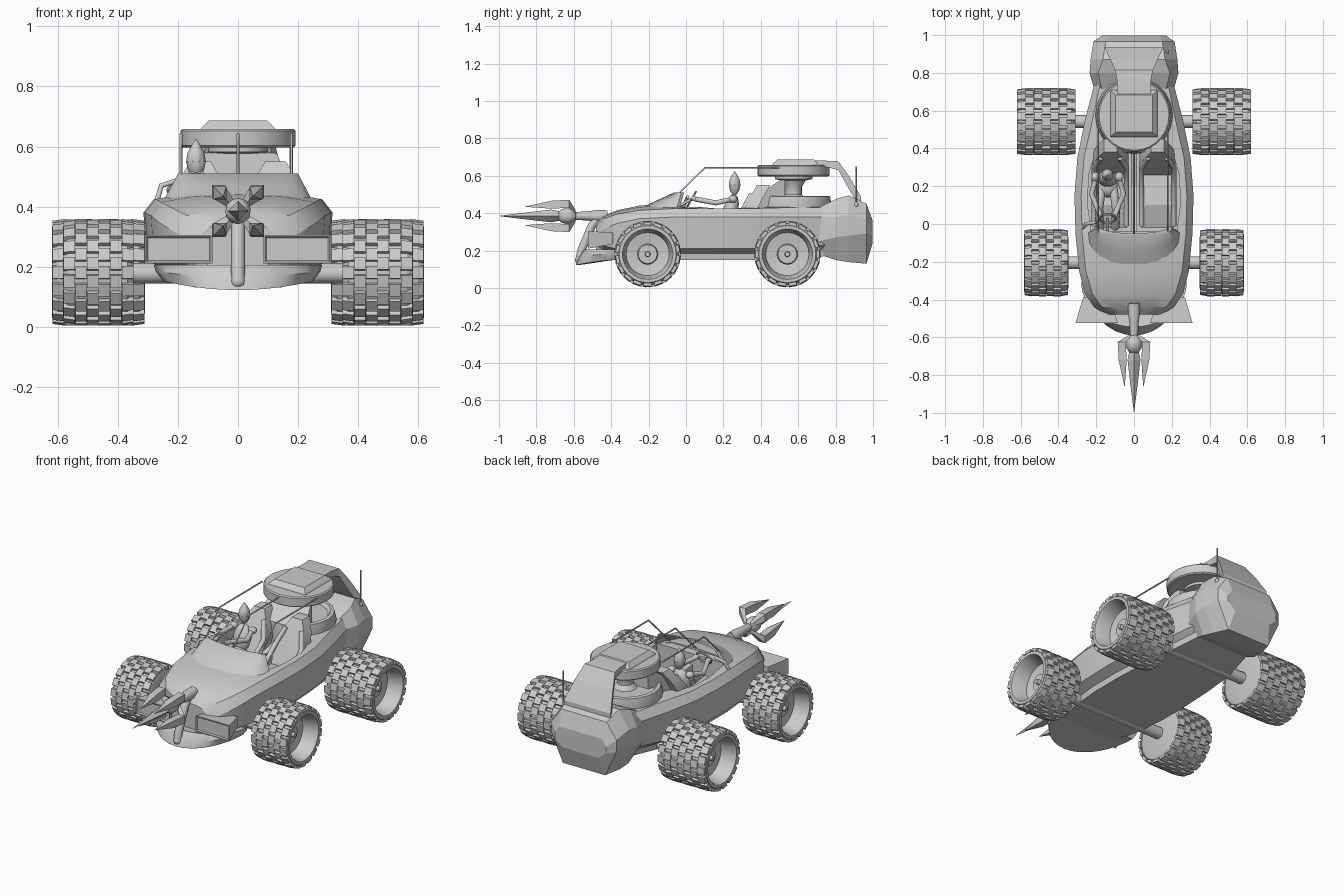
import bpy, bmesh
from math import sin, cos, pi, radians
from mathutils import Vector, Matrix

if "Cube" in bpy.data.objects:
    bpy.data.objects.remove(bpy.data.objects["Cube"])


def finish(bm, name, smooth=None):
    bmesh.ops.remove_doubles(bm, verts=bm.verts, dist=1e-5)
    bmesh.ops.recalc_face_normals(bm, faces=bm.faces)
    me = bpy.data.meshes.new(name)
    bm.to_mesh(me)
    bm.free()
    ob = bpy.data.objects.new(name, me)
    bpy.context.collection.objects.link(ob)
    if smooth:
        bpy.ops.object.select_all(action='DESELECT')
        ob.select_set(True)
        bpy.context.view_layer.objects.active = ob
        bpy.ops.object.shade_smooth_by_angle(angle=radians(smooth))
    return ob


def skin(bm, rings, caps=True):
    vs = [[bm.verts.new(p) for p in r] for r in rings]
    n = len(vs[0])
    for a, b in zip(vs, vs[1:]):
        for i in range(n):
            bm.faces.new((a[i], a[(i + 1) % n], b[(i + 1) % n], b[i]))
    if caps:
        bm.faces.new(vs[0])
        bm.faces.new(vs[-1])


def loft(name, rings, smooth=None):
    bm = bmesh.new()
    skin(bm, rings)
    return finish(bm, name, smooth)


def lathe_rings(profile, n, axis='z', c=(0, 0, 0)):
    """profile is (radius, height along axis)"""
    out = []
    for r, h in profile:
        r = max(r, 0.0005)
        ring = []
        for i in range(n):
            u, v = r * cos(2 * pi * i / n), r * sin(2 * pi * i / n)
            p = {'x': (h, u, v), 'y': (u, h, v), 'z': (u, v, h)}[axis]
            ring.append(Vector(p) + Vector(c))
        out.append(ring)
    return out


def lathe(name, profile, n, axis='z', c=(0, 0, 0), smooth=35):
    return loft(name, lathe_rings(profile, n, axis, c), smooth)


def mirrored(half, y):
    """full section at y from half outline of (x, z)"""
    pts = [(x, y, z) for x, z in half]
    return pts + [(-x, y, z) for x, z in reversed(half) if x > 0]


def rect(x0, x1, y, z0, z1):
    return [(x0, y, z0), (x1, y, z0), (x1, y, z1), (x0, y, z1)]


def tube(name, pts, r, res=3):
    cu = bpy.data.curves.new(name, 'CURVE')
    cu.dimensions = '3D'
    cu.bevel_depth, cu.bevel_resolution, cu.use_fill_caps = r, res, True
    sp = cu.splines.new('POLY')
    sp.points.add(len(pts) - 1)
    for p, q in zip(sp.points, pts):
        p.co = (*q, 1)
    ob = bpy.data.objects.new(name, cu)
    bpy.context.collection.objects.link(ob)
    bpy.ops.object.select_all(action='DESELECT')
    ob.select_set(True)
    bpy.context.view_layer.objects.active = ob
    bpy.ops.object.convert(target='MESH')


def ball(name, c, s, rot=0):
    bm = bmesh.new()
    m = Matrix.Translation(c) @ Matrix.Rotation(rot, 4, 'X') @ Matrix.Diagonal((*s, 1))
    bmesh.ops.create_icosphere(bm, subdivisions=2, radius=1, matrix=m)
    finish(bm, name, 40)


# Hull: y, bottom z, bottom w, max w, shoulder z, rim w, rim z, centre z
hull_stations = [(-.48, .19, .10, .15, .28, .10, .33, .345), (-.44, .165, .15, .21, .315, .17, .37, .385),
                 (-.37, .15, .18, .26, .345, .22, .395, .415), (-.25, .15, .22, .29, .37, .255, .415, .44),
                 (-.05, .15, .24, .31, .38, .275, .425, .455), (.15, .15, .24, .315, .38, .28, .425, .43),
                 (.35, .15, .23, .30, .38, .265, .425, .43), (.55, .15, .21, .26, .38, .22, .43, .44),
                 (.74, .17, .17, .21, .38, .18, .43, .44)]
hull = loft('hull', [mirrored([(0, zb), (wb, zb), (wb * 1.02, zb + .035), (w * .96, zb + .06), (w, zs), (wt, zt),
                               (wt * .6, zt * .3 + zc * .7), (0, zc)], y)
                     for y, zb, wb, w, zs, wt, zt, zc in hull_stations], 25)

# Cockpit opening
plan = [(.16, -.09), (.225, -.04), (.245, .1), (.24, .26), (.21, .36), (.14, .41)]
plan = plan + [(-x, y) for x, y in reversed(plan)]
cutter = loft('cockpit_cutter', [[(x, y, z) for x, y in plan] for z in (.22, .6)])
mod = hull.modifiers.new('cockpit', 'BOOLEAN')
mod.operation, mod.solver, mod.object = 'DIFFERENCE', 'EXACT', cutter
bpy.context.view_layer.objects.active = hull
bpy.ops.object.modifier_apply(modifier='cockpit')
bpy.data.objects.remove(cutter)

# Front lip: thin scoop under the nose, rising towards the sides
def lip_ring(a, b, z, rise, n=16):
    return [(a * cos(pi * i / n), -.31 - b * sin(pi * i / n), z + rise * abs(cos(pi * i / n)) ** 2)
            for i in range(n + 1)]
loft('front_lip', [lip_ring(.22, .24, .125, .03), lip_ring(.25, .28, .122, .03), lip_ring(.275, .265, .165, .02),
                   lip_ring(.28, .235, .205, 0), lip_ring(.25, .2, .195, 0)], 30)

# Windshield: swept from the hood to the upper edge
def shield_ring(t):
    w, zz, back, bulge = .245 - .045 * t, .425 + .085 * t, -.05 + .025 * t, .2 - .16 * t
    arc = [(w * cos(pi * i / 12), back - bulge * sin(pi * i / 12), zz) for i in range(13)]
    return arc + [(x * .94, y + .015, z) for x, y, z in reversed(arc)]
loft('windshield', [shield_ring(t) for t in (0, .5, 1)], 35)

# Front lamp pods with shallow recessed faces
for s in (-1, 1):
    loft('lamp_pod', [rect(s * .13, s * .27, -.39, .235, .295), rect(s * .085, s * .31, -.525, .21, .305),
                      rect(s * .09, s * .305, -.525, .215, .30), rect(s * .095, s * .30, -.518, .22, .295)])

# Ram arm with claw head
tube('ram_arm', [(0, -.57, .15), (0, -.56, .2), (0, -.53, .27), (0, -.505, .33), (0, -.47, .38), (0, -.42, .395)],
     .023)
ball('ram_arm_foot', (0, -.57, .15), (.024, .024, .024))
lathe('ram_shaft', [(.03, -.42), (.032, -.47), (.024, -.53), (.021, -.6)], 12, 'y', (0, 0, .385))
ball('claw_hub', (0, -.635, .385), (.044, .055, .044))
lathe('claw_spear', [(.015, -.62), (.034, -.72), (.018, -.86), (0, -1.0)], 4, 'y', (0, 0, .385), None)
for k in range(4):
    a = pi / 4 + k * pi / 2
    d, e = Vector((cos(a), 0, sin(a))), Vector((-sin(a), 0, cos(a)))
    rings = []
    for y, r, t in [(-.59, .03, .014), (-.625, .092, .03), (-.72, .085, .03), (-.86, .07, .001)]:
        c = Vector((0, y, .385)) + d * r
        rings.append([c + d * t, c + e * t, c - d * t, c - e * t])
    loft('claw', rings)

# Wheels: dished rim and staggered tread blocks
def wheel_mesh(name, W, cols):
    bm = bmesh.new()
    prof = [(0, 0), (.135, 0), (.15, .004), (.165, .02), (.165, W - .02), (.152, W), (.135, W), (.128, W - .015),
            (.115, W - .09), (.055, W - .1), (.05, W - .08), (.015, W - .08), (.012, W - .06), (0, W - .06)]
    skin(bm, lathe_rings(prof, 32, 'x', (-W / 2, 0, 0)))
    N, cw = 18, (W - .002) / cols
    for j in range(cols):
        x0 = -W / 2 + .001 + j * cw
        x1 = x0 + cw * .98
        lo, hi = (.172 if j == 0 else .178), (.172 if j == cols - 1 else .178)
        for i in range(N):
            a = 2 * pi * (i + .5 * (j % 2)) / N
            h, q = pi / N * .82, pi / N * .68
            skin(bm, [[(x, r * cos(b), r * sin(b)) for x, r, b in sec] for sec in (
                ((x0, .156, a - h), (x1, .156, a - h), (x1, .156, a + h), (x0, .156, a + h)),
                ((x0, lo, a - q), (x1, hi, a - q), (x1, hi, a + q), (x0, lo, a + q)))])
    return finish(bm, name, 30)

for nm, y, xc, W, cols in (('front_wheel', -.205, .465, .235, 6), ('rear_wheel', .542, .465, .31, 7)):
    first = wheel_mesh(nm, W, cols)
    other = bpy.data.objects.new(nm + '_left', first.data)
    bpy.context.collection.objects.link(other)
    first.location, other.location = (xc, y, .181), (-xc, y, .181)
    other.rotation_euler = (0, 0, pi)
    lathe(nm.replace('wheel', 'axle'), [(.034, -.38), (.034, .38)], 12, 'x', (0, y, .178))

# Rear engine: drum, neck, air cleaner and scoop
ec = (0, .575, 0)
lathe('engine_drum', [(.19, .3), (.205, .44), (.195, .49), (.175, .493), (.16, .475), (0, .475)], 20, c=ec)
lathe('engine_neck', [(.07, .47), (.045, .5), (.045, .54), (.065, .575), (.1, .582), (.1, .6)], 16, c=ec)
lathe('air_cleaner', [(0, .597), (.185, .597), (.192, .603), (.192, .652), (.185, .658), (0, .66)], 28, c=ec)
loft('cleaner_cap', [[(x * w, .585 + y * w, z) for x, y in ((-1, -1), (1, -1), (1, 1), (-1, 1))]
                     for w, z in ((.125, .655), (.12, .665), (.098, .687))])
loft('air_duct', [rect(-w, w, y, z0, z1) for w, y, z0, z1 in
                  ((.09, .66, .65, .683), (.09, .76, .645, .68), (.1, .815, .63, .677), (.125, .87, .53, .6),
                   (.155, .935, .42, .49))])

# Faceted tail housing
tail = [(.71, .16, .21, .17, .18, .25, .38, .43), (.80, .18, .235, .19, .15, .27, .38, .475),
        (.87, .17, .23, .165, .138, .28, .39, .495), (.965, .14, .215, .15, .13, .29, .36, .45),
        (.998, .12, .17, .14, .24, .28, .32, .36)]
loft('tail_housing', [mirrored([(hb, z0), (hm, z1), (hm, z2), (ht, z3)], y)
                      for y, hb, hm, ht, z0, z1, z2, z3 in tail])
tube('antenna', [(.175, .91, .42), (.175, .91, .65)], .004, 1)
ball('antenna_base', (.175, .91, .445), (.012, .012, .015))

# Roof rails
for x in (-.19, 0, .178):
    tube('roof_rail', [(x, -.1, .445), (x, .1, .642), (x, .5, .642)], .0045, 1)

# Seats, dashboard and centre divider
for s in (-.125, .125):
    loft('seat_cushion', [rect(s - .085, s + .085, y, .2, z) for y, z in ((-.02, .28), (.1, .32), (.3, .3))])
    loft('seat_back', [[(s - w, y, z), (s + w, y, z), (s + w, y + .07, z), (s - w, y + .07, z)]
                       for w, y, z in ((.085, .25, .28), (.095, .30, .4), (.075, .34, .48), (.035, .38, .55))], 25)
    for e in (-.085, .085):
        tube('seat_bolster', [(s + e, -.01, .29), (s + e, .2, .33), (s + e, .3, .41), (s + e * .6, .35, .5)], .014)
loft('bulkhead_fairing', [rect(-w, w, y, .4, z) for w, y, z in ((.17, .38, .49), (.13, .5, .575), (.12, .53, .58))])
loft('centre_divider', [rect(-.015, .015, y, .2, z) for y, z in ((-.08, .38), (.2, .35), (.42, .4))])
loft('dashboard', [rect(-w, w, y, .3, .44) for w, y in ((.17, -.1), (.22, -.04))])

# Driver with pointed helmet, arms, legs and steering wheel
dx = -.14
ball('driver_torso', (dx, .24, .42), (.055, .04, .085), -.25)
ball('driver_hips', (dx, .2, .34), (.055, .06, .04))
lathe('driver_helmet', [(.012, .5), (.026, .52), (.033, .55), (.028, .58), (.014, .605), (0, .625)], 10,
      c=(dx, .26, 0))
for s in (-1, 1):
    ball('driver_shoulder', (dx + s * .062, .25, .475), (.024, .026, .02))
    tube('driver_arm', [(dx + s * .06, .25, .475), (dx + s * .085, .16, .455), (dx + s * .04, .05, .475)], .014)
    tube('driver_leg', [(dx + s * .03, .2, .34), (dx + s * .045, .08, .38), (dx + s * .04, -.02, .28)], .022)
    ball('driver_hand', (dx + s * .04, .045, .478), (.016, .018, .014))
bpy.ops.mesh.primitive_torus_add(location=(dx, .03, .475), rotation=(radians(60), 0, 0), major_radius=.045,
                                 minor_radius=.006, major_segments=16, minor_segments=6)
bpy.context.object.name = 'steering_wheel'
tube('steering_column', [(dx, -.07, .42), (dx, .03, .475)], .008)
tube('side_mirror', [(-.27, -.02, .42), (-.255, .0, .47), (-.2, .01, .487)], .009)
